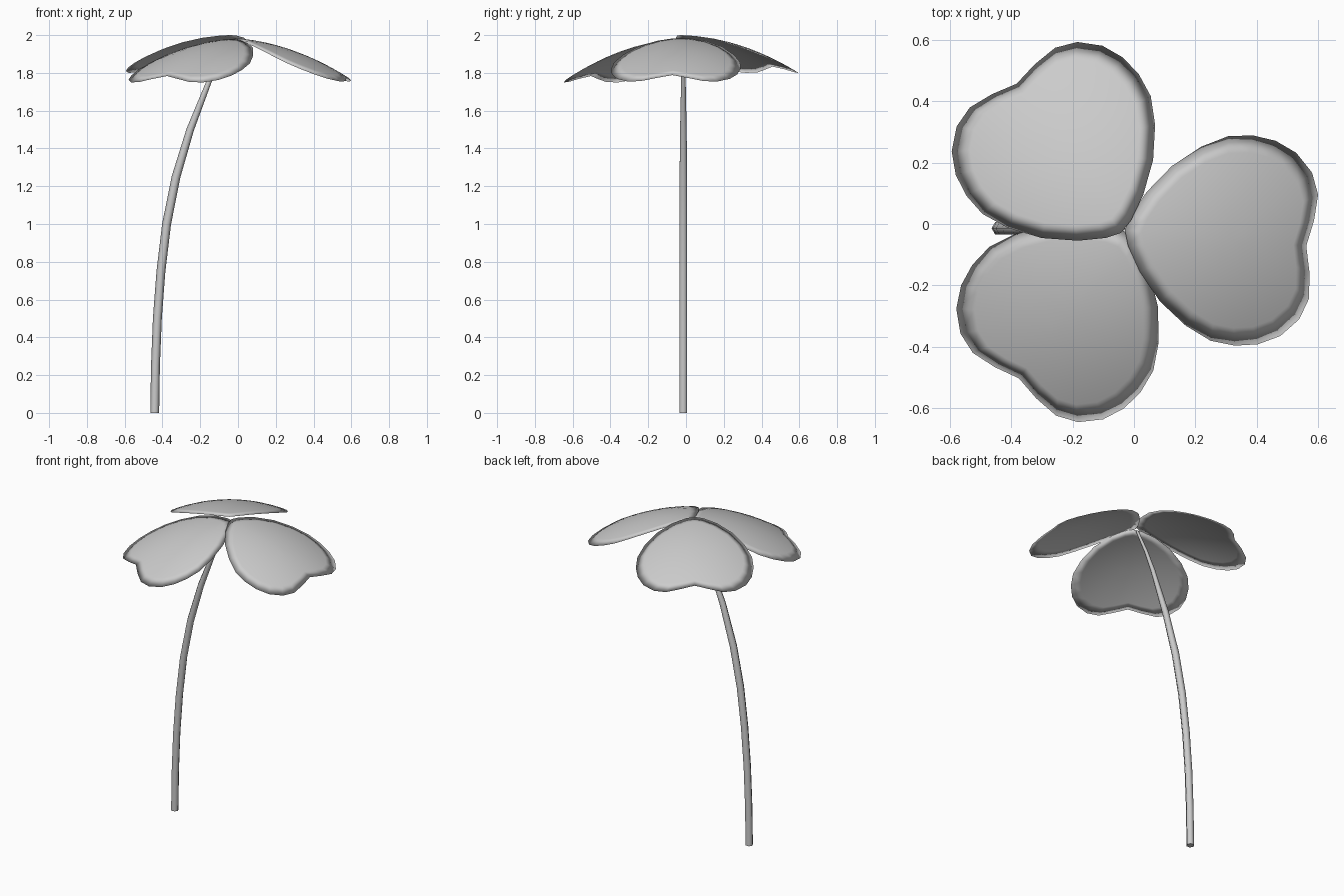
import bpy, bmesh
from math import radians, cos, sin, pi
from mathutils import Vector

if "Cube" in bpy.data.objects:
    bpy.data.objects.remove(bpy.data.objects["Cube"])


def finish(name, bm):
    bmesh.ops.recalc_face_normals(bm, faces=bm.faces)
    mesh = bpy.data.meshes.new(name)
    bm.to_mesh(mesh)
    bm.free()
    obj = bpy.data.objects.new(name, mesh)
    bpy.context.collection.objects.link(obj)
    return obj


# Half outline of a heart-shaped leaflet: u along the midrib, v sideways
HALF = [(0, 0), (.015, .05), (.06, .13), (.135, .222), (.225, .293),
        (.31, .335), (.39, .344), (.465, .333), (.535, .3), (.592, .24),
        (.618, .17), (.612, .085), (.594, 0)]
OUTLINE = HALF + [(u, -v) for u, v in HALF[-2:0:-1]]
CENTRE = (.34, 0)
RINGS = 6


def leaflet(name, apex, angle, slope, bend):
    """Thin domed blade; upper and lower skins share the rim."""
    bm = bmesh.new()
    c, s = cos(radians(angle)), sin(radians(angle))

    def vert(u, v, drop):
        z = apex[2] - slope * u - bend * u * u - .6 * v * v - drop
        return bm.verts.new((apex[0] + c * u - s * v, apex[1] + s * u + c * v, z))

    def ring(t, thick):
        drop = thick * (1 - t * t)
        return [vert(CENTRE[0] + (u - CENTRE[0]) * t, v * t, drop) for u, v in OUTLINE]

    rim = ring(1, 0)
    n = len(rim)
    for thick in (0, .01):
        outer = rim
        for k in range(RINGS - 1, 0, -1):
            inner = ring(k / RINGS, thick)
            for i in range(n):
                j = (i + 1) % n
                bm.faces.new((outer[i], outer[j], inner[j], inner[i]))
            outer = inner
        mid = vert(*CENTRE, thick)
        for i in range(n):
            bm.faces.new((outer[i], outer[(i + 1) % n], mid))
    obj = finish(name, bm)
    for p in obj.data.polygons:
        p.use_smooth = True


leaflet("leaflet_right", (-.03, -.02, 1.985), -5, .058, .46)
leaflet("leaflet_back", (-.042, -.029, 2.0), 125, .025, .43)
leaflet("leaflet_front", (-.018, -.029, 1.98), 233, .058, .46)

# Bent six-sided stem that tapers under the leaflets: x, z, radius
PATH = [(-.441, 0, .0235), (-.437, .25, .0235), (-.427, .5, .0235),
        (-.408, .75, .0235), (-.378, 1, .0235), (-.328, 1.25, .023),
        (-.253, 1.5, .02), (-.155, 1.75, .014), (-.102, 1.86, .011),
        (-.035, 1.97, .008)]
bm = bmesh.new()
loops = []
for i, (x, z, r) in enumerate(PATH):
    a, b = PATH[max(i - 1, 0)], PATH[min(i + 1, len(PATH) - 1)]
    tangent = Vector((b[0] - a[0], 0, b[1] - a[1])).normalized()
    if i == 0:
        tangent = Vector((0, 0, 1))
    side = Vector((tangent.z, 0, -tangent.x))
    loops.append([bm.verts.new(Vector((x, -.014, z)) + side * r * cos(k * pi / 3)
                               + Vector((0, r * sin(k * pi / 3), 0))) for k in range(6)])
for lo, hi in zip(loops, loops[1:]):
    for k in range(6):
        j = (k + 1) % 6
        bm.faces.new((lo[k], lo[j], hi[j], hi[k]))
bm.faces.new(loops[0])
bm.faces.new(loops[-1])
stem = finish("stem", bm)
bpy.context.view_layer.objects.active = stem
stem.select_set(True)
bpy.ops.object.shade_smooth_by_angle(angle=radians(65))
